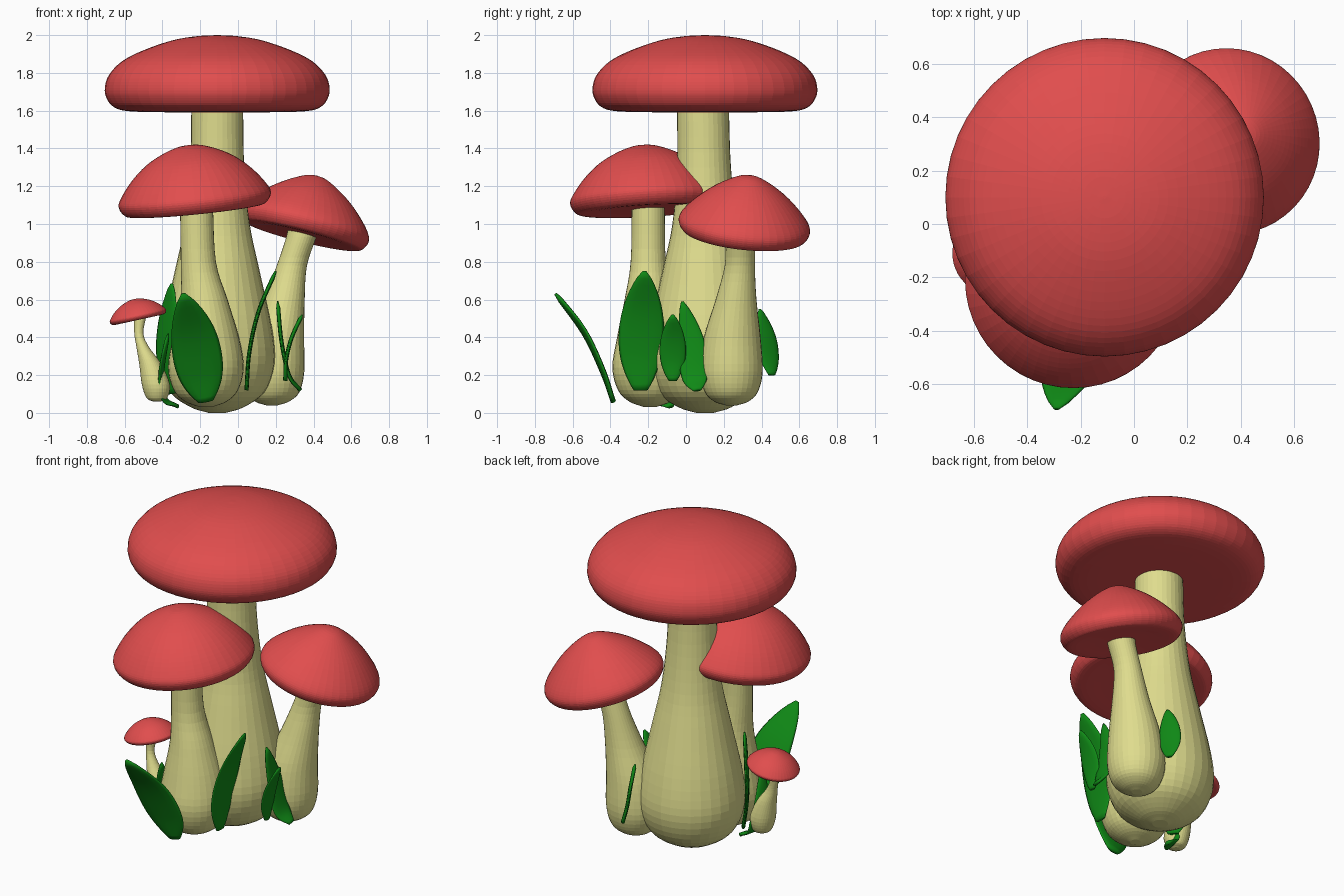
import bpy, bmesh, math
from mathutils import Vector


def material(name, rgb):
    m = bpy.data.materials.new(name)
    m.diffuse_color = (*rgb, 1)
    return m


RED = material("cap red", (0.75, 0.075, 0.075))
CREAM = material("stem cream", (0.74, 0.72, 0.27))
GREEN = material("leaf green", (0.005, 0.25, 0.008))


def smooth_path(points, steps):
    """Catmull-Rom curve through points of any dimension."""
    pts = [Vector(p) for p in points]
    pts = [2 * pts[0] - pts[1]] + pts + [2 * pts[-1] - pts[-2]]
    out = []
    for i in range(1, len(pts) - 2):
        a, b, c, d = pts[i - 1:i + 3]
        for k in range(steps):
            t = k / steps
            out.append(0.5 * (2 * b + (c - a) * t + (2 * a - 5 * b + 4 * c - d) * t * t
                              + (3 * b - a - 3 * c + d) * t ** 3))
    return out + [pts[-2]]


def loft(name, rings, sides, mat, smooth):
    """Skin rings given as (centre, u half axis, v half axis), closed at both ends."""
    bm = bmesh.new()
    loops = []
    for c, u, v in rings:
        loops.append([bm.verts.new(c + u * math.cos(2 * math.pi * k / sides)
                                   + v * math.sin(2 * math.pi * k / sides)) for k in range(sides)])
    for a, b in zip(loops, loops[1:]):
        for k in range(sides):
            n = (k + 1) % sides
            bm.faces.new((a[k], a[n], b[n], b[k]))
    bm.faces.new(loops[0])
    bm.faces.new(loops[-1])
    bmesh.ops.recalc_face_normals(bm, faces=bm.faces)
    me = bpy.data.meshes.new(name)
    bm.to_mesh(me)
    bm.free()
    me.materials.append(mat)
    for p in me.polygons:
        p.use_smooth = smooth
    ob = bpy.data.objects.new(name, me)
    bpy.context.collection.objects.link(ob)
    return ob


def cap(name, centre, tilt, radius, height, profile):
    """Lathed cap; the profile is in units of radius and height."""
    n = Vector((tilt[0], tilt[1], 1)).normalized()
    u = Vector((0, 1, 0)).cross(n).normalized()
    v = n.cross(u)
    rings = []
    for r, z in smooth_path(profile, 4):
        r = max(r, 0.01) * radius
        rings.append((Vector(centre) + n * z * height, u * r, v * r))
    loft(name, rings, 48, RED, False)


def stem(name, points):
    """Bulbous stem through (x, y, z, radius) stations."""
    rings = [(Vector(p[:3]), Vector((p[3], 0, 0)), Vector((0, p[3], 0)))
             for p in smooth_path(points, 4)]
    loft(name, rings, 32, CREAM, False)


def leaf(name, points, width, across, thick=0.011):
    """Flat curved blade, narrow at the foot and rounded at the tip."""
    path = smooth_path(points, 6)
    side = Vector(across).normalized()
    rings = []
    for i, p in enumerate(path):
        t = i / (len(path) - 1)
        d = (path[min(i + 1, len(path) - 1)] - path[max(i - 1, 0)]).normalized()
        s = (side - d * side.dot(d)).normalized()
        w = width / 2 * max(0.06, math.sin(math.pi * (0.06 + 0.93 * t)) ** 0.7)
        rings.append((p, s * w, d.cross(s) * thick * min(1, w / 0.02)))
    loft(name, rings, 12, GREEN, True)


# Caps
DOME = [(0, -0.46), (0.4, -0.46), (0.78, -0.44), (0.92, -0.36), (0.985, -0.19), (1, 0),
        (0.965, 0.24), (0.85, 0.5), (0.66, 0.71), (0.4, 0.9), (0.18, 0.98), (0, 1)]
CONE = [(0, -0.22), (0.45, -0.23), (0.84, -0.25), (0.95, -0.19), (1, -0.03), (0.95, 0.14),
        (0.8, 0.42), (0.6, 0.68), (0.38, 0.86), (0.16, 0.975), (0, 1)]
PEAK = CONE[:6] + [(0.8, 0.37), (0.6, 0.61), (0.38, 0.81), (0.16, 0.96), (0, 1)]
cap("tall_cap", (-0.11, 0.10, 1.72), (0, 0), 0.595, 0.28, DOME)
cap("front_cap", (-0.23, -0.21, 1.14), (-0.10, -0.06), 0.405, 0.28, CONE)
cap("right_cap", (0.355, 0.31, 1.0), (0.25, 0.11), 0.35, 0.265, PEAK)
cap("small_cap", (-0.53, -0.11, 0.515), (-0.22, 0), 0.153, 0.09, CONE)

# Stems
stem("tall_stem", [(-0.11, 0.10, 0.0, 0.045), (-0.11, 0.10, 0.03, 0.14), (-0.11, 0.10, 0.11, 0.25),
                   (-0.11, 0.10, 0.26, 0.305), (-0.11, 0.10, 0.45, 0.29), (-0.11, 0.10, 0.75, 0.225),
                   (-0.11, 0.10, 1.0, 0.172), (-0.11, 0.095, 1.3, 0.143), (-0.11, 0.09, 1.62, 0.137)])
stem("front_stem", [(-0.17, -0.19, 0.03, 0.03), (-0.17, -0.19, 0.06, 0.11), (-0.17, -0.19, 0.12, 0.17),
                    (-0.17, -0.19, 0.24, 0.2), (-0.17, -0.19, 0.4, 0.175), (-0.18, -0.2, 0.6, 0.125),
                    (-0.21, -0.2, 0.8, 0.093), (-0.22, -0.2, 1.1, 0.087)])
stem("right_stem", [(0.18, 0.24, 0.04, 0.03), (0.18, 0.24, 0.06, 0.09), (0.185, 0.24, 0.11, 0.14),
                    (0.185, 0.24, 0.22, 0.166), (0.2, 0.245, 0.4, 0.15), (0.245, 0.265, 0.6, 0.108),
                    (0.285, 0.285, 0.78, 0.08), (0.335, 0.29, 0.93, 0.08), (0.35, 0.3, 1.0, 0.085)])
stem("small_stem", [(-0.43, -0.14, 0.06, 0.02), (-0.43, -0.14, 0.08, 0.055), (-0.435, -0.14, 0.15, 0.074),
                    (-0.465, -0.135, 0.26, 0.058), (-0.505, -0.13, 0.35, 0.033),
                    (-0.525, -0.12, 0.42, 0.024), (-0.518, -0.11, 0.51, 0.032)])

# Leaves
leaf("front_leaf", [(-0.17, -0.385, 0.06), (-0.2, -0.44, 0.22), (-0.24, -0.54, 0.43), (-0.29, -0.69, 0.63)],
     0.26, (1, 0, 0.2), 0.014)
leaf("front_right_leaf", [(0.045, -0.24, 0.12), (0.06, -0.24, 0.32), (0.11, -0.23, 0.54), (0.2, -0.22, 0.75)],
     0.24, (0, 1, 0))
leaf("right_leaf", [(0.33, 0.06, 0.12), (0.27, 0.045, 0.2), (0.23, 0.03, 0.38), (0.21, -0.02, 0.59)],
     0.15, (0, 1, 0.1))
leaf("right_outer_leaf", [(0.25, -0.07, 0.17), (0.255, -0.07, 0.28), (0.285, -0.07, 0.4), (0.34, -0.07, 0.52)],
     0.14, (0, 1, 0))
leaf("left_leaf", [(-0.35, -0.07, 0.1), (-0.375, -0.07, 0.28), (-0.37, -0.07, 0.48), (-0.35, -0.08, 0.685)],
     0.22, (-0.53, 0.85, 0))
leaf("left_front_leaf", [(-0.32, -0.08, 0.035), (-0.39, -0.12, 0.08), (-0.405, -0.17, 0.22), (-0.37, -0.23, 0.42)],
     0.13, (0.2, 1, 0))
leaf("back_leaf", [(0.12, 0.455, 0.2), (0.1, 0.44, 0.3), (0.09, 0.42, 0.42), (0.08, 0.39, 0.55)],
     0.13, (-0.53, 0.85, 0))
